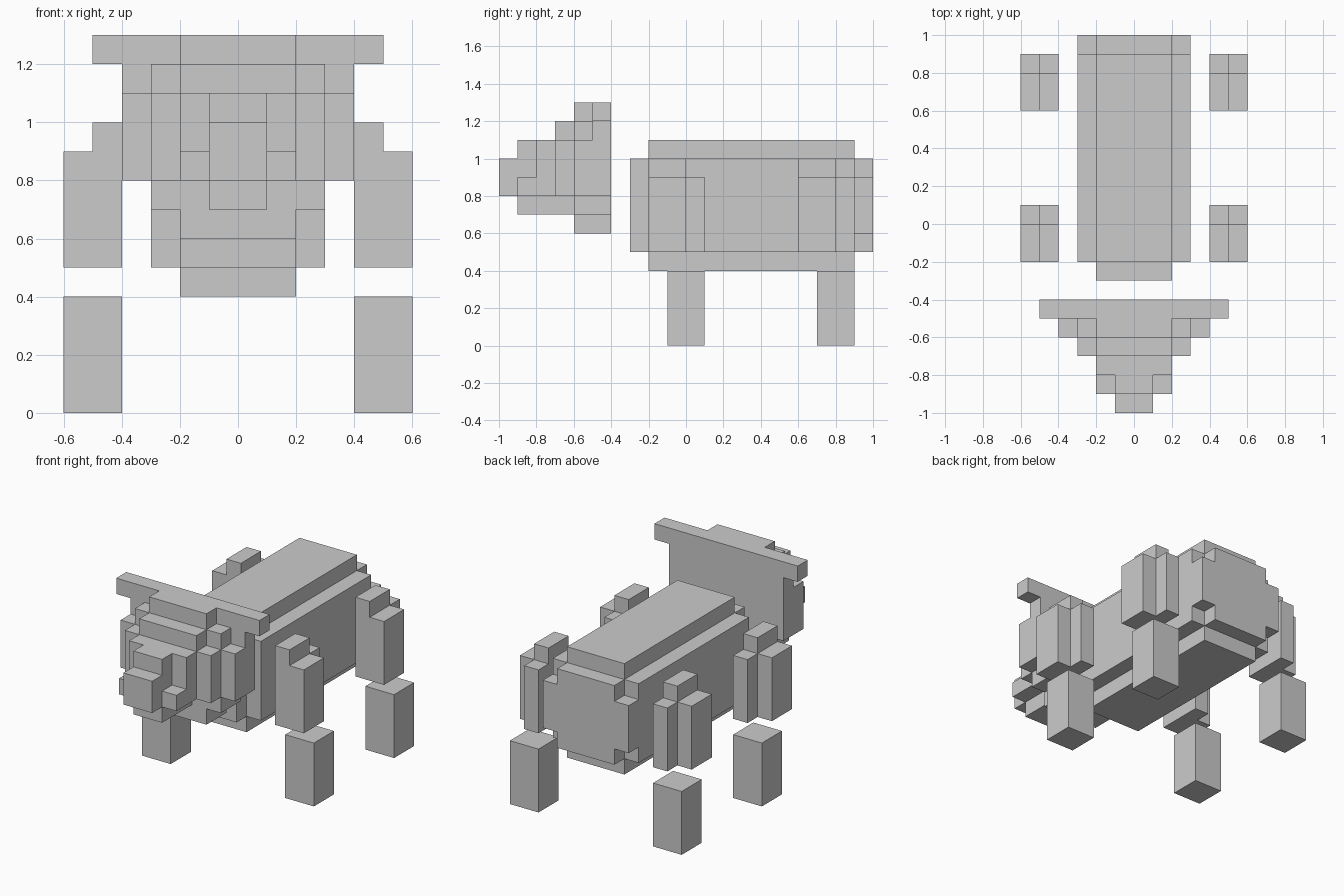
import bpy, bmesh
from mathutils import Vector

if "Cube" in bpy.data.objects:
    bpy.data.objects.remove(bpy.data.objects["Cube"])

U = 0.1  # size of one block


def block_part(name, boxes):
    """Clean outer shell of a union of boxes (x0, x1, y0, y1, z0, z1) in block units."""
    cells = set()
    for x0, x1, y0, y1, z0, z1 in boxes:
        cells |= {(x, y, z) for x in range(x0, x1)
                  for y in range(y0, y1) for z in range(z0, z1)}
    bm = bmesh.new()
    verts = {}

    def vert(p):
        if p not in verts:
            verts[p] = bm.verts.new(Vector(p) * U)
        return verts[p]

    for c in cells:
        for a in range(3):
            b, d = (a + 1) % 3, (a + 2) % 3
            for s in (0, 1):
                n = list(c)
                n[a] += 1 if s else -1
                if tuple(n) in cells:
                    continue
                loop = []
                for i, j in ((0, 0), (1, 0), (1, 1), (0, 1)):
                    p = list(c)
                    p[a] += s
                    p[b] += i
                    p[d] += j
                    loop.append(vert(tuple(p)))
                bm.faces.new(loop if s else loop[::-1])
    # merge flat regions into single faces
    bmesh.ops.dissolve_limit(bm, angle_limit=0.01, verts=bm.verts[:], edges=bm.edges[:])
    mesh = bpy.data.meshes.new(name)
    bm.to_mesh(mesh)
    bm.free()
    ob = bpy.data.objects.new(name, mesh)
    bpy.context.collection.objects.link(ob)
    return ob


def sym(half, *rest):
    """Box centred on x = 0."""
    return (-half, half, *rest)


# Body: core, back ridge and belly, chest plate, stepped rump
block_part("body", [
    sym(3, -2, 9, 5, 10),
    sym(2, -2, 9, 4, 11),
    sym(2, -3, -2, 5, 10),
    sym(2, 9, 10, 5, 10),
    sym(3, 9, 10, 6, 9),
])

# Head: horns, skull steps, jaw, muzzle, cheeks, nose, chin
block_part("head", [
    sym(5, -5, -4, 12, 13),
    sym(4, -5, -4, 8, 12),
    sym(2, -6, -5, 8, 13),
    sym(3, -6, -5, 8, 12),
    sym(4, -6, -5, 8, 11),
    sym(3, -6, -4, 7, 8),
    sym(2, -6, -4, 6, 7),
    sym(2, -7, -6, 8, 12),
    sym(3, -7, -6, 8, 11),
    sym(2, -8, -7, 8, 11),
    sym(1, -9, -8, 8, 11),
    sym(2, -9, -8, 8, 9),
    sym(1, -10, -9, 8, 10),
    sym(1, -9, -6, 7, 8),
])

# Legs: stepped thigh floating above a plain lower leg, on both sides
for end, y in (("front", -2), ("back", 6)):
    for side, s in (("right", 1), ("left", -1)):
        def out(a, b, *rest):
            return (a, b, *rest) if s > 0 else (-b, -a, *rest)
        block_part(f"{end}_{side}_thigh", [
            out(4, 5, y, y + 2, 5, 10),
            out(5, 6, y, y + 2, 5, 9),
            out(4, 5, y + 2, y + 3, 5, 9),
        ])
        block_part(f"{end}_{side}_lower_leg", [out(4, 6, y + 1, y + 3, 0, 4)])
